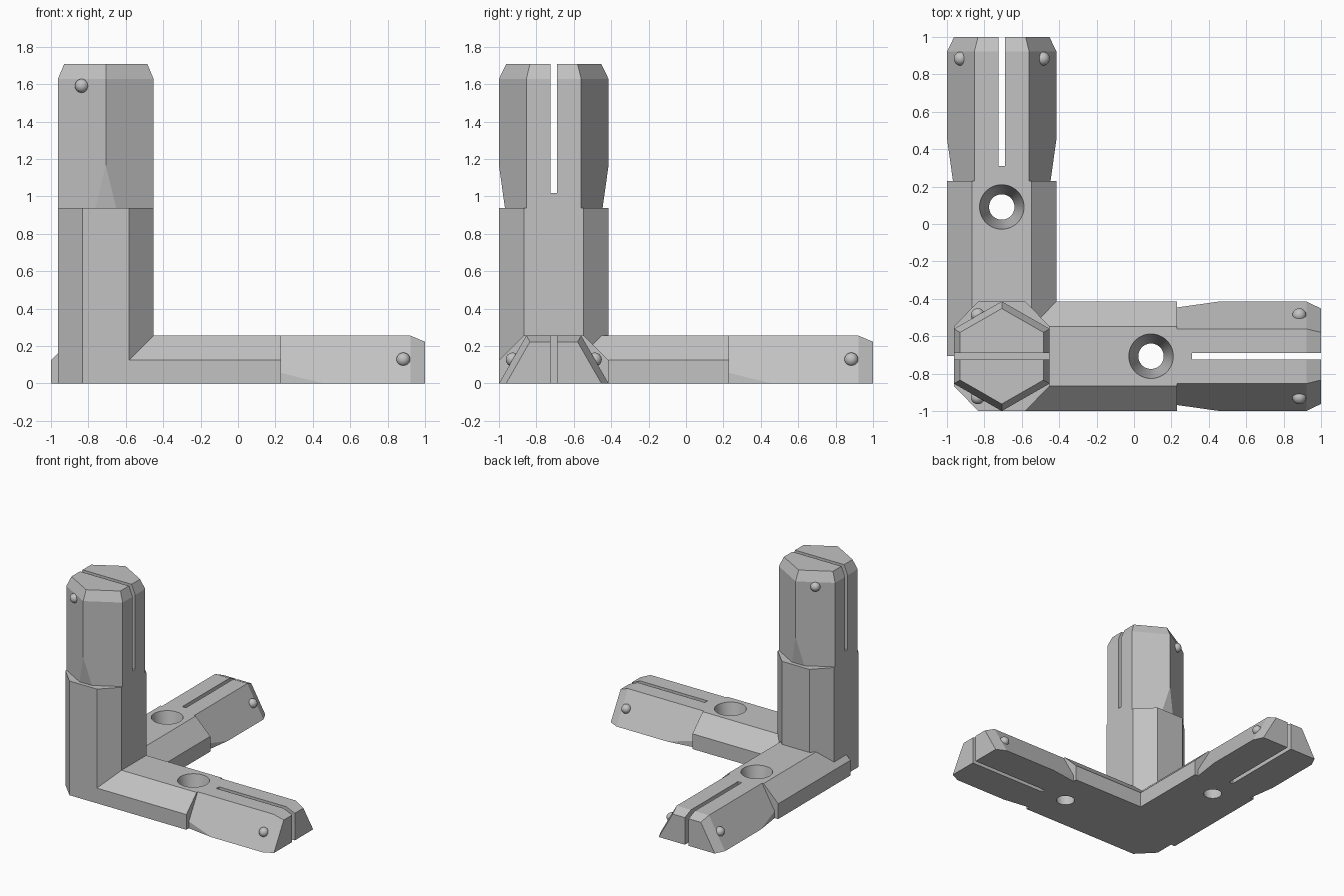
import bpy, bmesh, math
from mathutils import Matrix, Vector

if "Cube" in bpy.data.objects:
    bpy.data.objects.remove(bpy.data.objects["Cube"], do_unlink=True)

grey = bpy.data.materials.new("plastic_grey")
grey.use_nodes = True
COLOUR = (0.54, 0.54, 0.54, 1)
grey.diffuse_color = COLOUR
grey.node_tree.nodes["Principled BSDF"].inputs["Base Color"].default_value = COLOUR

# Arm dimensions, measured from the corner along the arm
CENTRE = -0.707
STEP, TAPER, SHOULDER, TIP = 0.938, 1.166, 1.628, 1.707
SLOT_START = 1.018
R, FLAT = 0.293, 0.256          # hexagon point radius and flat radius


def new_object(name, bm):
    bmesh.ops.recalc_face_normals(bm, faces=bm.faces)
    mesh = bpy.data.meshes.new(name)
    bm.to_mesh(mesh)
    bm.free()
    mesh.materials.append(grey)
    ob = bpy.data.objects.new(name, mesh)
    bpy.context.collection.objects.link(ob)
    return ob


def hull(name, sections):
    """Convex solid through quarter-sections [(x, [(y, z), ...]), ...], mirrored in y and z."""
    bm = bmesh.new()
    points = {(x, y * sy, z * sz) for x, quarter in sections for y, z in quarter
              for sy in (1, -1) for sz in (1, -1)}
    for p in sorted(points):
        bm.verts.new(p)
    bmesh.ops.convex_hull(bm, input=bm.verts)
    bmesh.ops.dissolve_limit(bm, angle_limit=0.005, verts=bm.verts, edges=bm.edges)
    return new_object(name, bm)


def box(name, low, high):
    bm = bmesh.new()
    bmesh.ops.create_cube(bm, size=1)
    low, high = Vector(low), Vector(high)
    for v in bm.verts:
        v.co = (low + high) / 2 + v.co * (high - low)
    return new_object(name, bm)


def combine(target, other, operation):
    mod = target.modifiers.new(operation.lower(), "BOOLEAN")
    mod.operation, mod.solver, mod.object = operation, "EXACT", other
    graph = bpy.context.evaluated_depsgraph_get()
    mesh = bpy.data.meshes.new_from_object(target.evaluated_get(graph))
    target.modifiers.clear()
    target.data = mesh
    bpy.data.objects.remove(other, do_unlink=True)


def hexagon(scale=1):
    return [(R * scale, 0), (R / 2 * scale, FLAT * scale)]


def blunted_hexagon(y):
    return [(y, (R - y) * FLAT / (R / 2)), (R / 2, FLAT)]


octagon = [(R, 0.125), (0.16, FLAT)]


def make_arm(name, halve):
    """Octagonal sleeve and slotted hexagonal plug along +x; flat arms keep the upper half."""
    arm = hull(name, [(0, octagon), (STEP, octagon)])
    # The plug is blunted at its points near the step
    plug = hull(name + "_plug", [(STEP, blunted_hexagon(0.261)), (TAPER, hexagon()),
                                 (SHOULDER, hexagon()), (TIP, hexagon(0.87))])
    combine(arm, plug, "UNION")
    slot = box("slot_cutter", (SLOT_START, -0.017, -0.4), (TIP + 0.1, 0.017, 0.4))
    combine(arm, slot, "DIFFERENCE")
    if halve:
        lower = box("lower_half_cutter", (-0.5, -0.5, -0.5), (TIP + 0.2, 0.5, 0))
        combine(arm, lower, "DIFFERENCE")
        # Tapered screw hole
        bm = bmesh.new()
        bmesh.ops.create_cone(bm, cap_ends=True, segments=48, radius1=0.064, radius2=0.123,
                              depth=0.296, matrix=Matrix.Translation((0.798, 0, 0.128)))
        combine(arm, new_object("hole_cutter", bm), "DIFFERENCE")
    return arm


# Exact quarter turns, so shared faces stay aligned
place = Matrix.Translation((CENTRE, CENTRE, 0))
to_up = Matrix(((0, 0, -1), (0, 1, 0), (1, 0, 0))).to_4x4()
to_back = Matrix(((0, -1, 0), (1, 0, 0), (0, 0, 1))).to_4x4()
arms = {
    "upright": (place @ to_up, False),
    "side_arm": (place, True),
    "back_arm": (place @ to_back, True),
}

parts, bumps = [], []
for name, (matrix, halve) in arms.items():
    arm = make_arm(name, halve)
    arm.data.transform(matrix)
    parts.append(arm)
    # Snap bumps on two slanted faces of the plug
    for side in (1, -1):
        bm = bmesh.new()
        spot = Matrix.Translation((1.591, side * R * 0.75, FLAT / 2))
        bmesh.ops.create_uvsphere(bm, u_segments=24, v_segments=12, radius=0.037,
                                  matrix=matrix @ spot)
        bumps.append(new_object(name + "_snap_bump", bm))

# Join the arms into one solid
body = parts[0]
for arm in parts[1:]:
    combine(body, arm, "UNION")
body.name = "corner_connector"

for group, angle in (([body], 12), (bumps, 40)):
    bpy.ops.object.select_all(action="DESELECT")
    for ob in group:
        ob.select_set(True)
    bpy.context.view_layer.objects.active = group[0]
    bpy.ops.object.shade_smooth_by_angle(angle=math.radians(angle))
